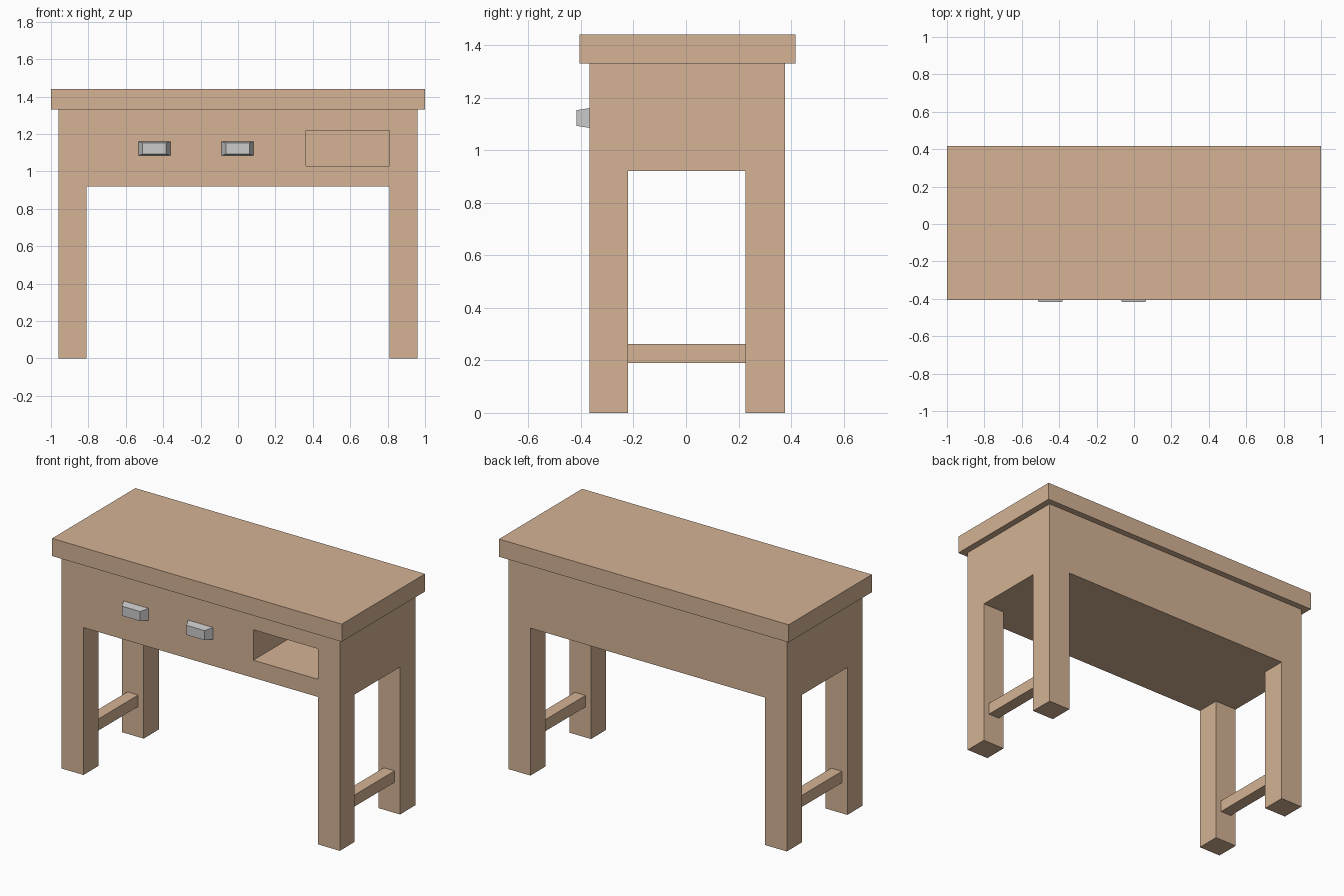
import bpy, bmesh
from itertools import product

if "Cube" in bpy.data.objects:
    bpy.data.objects.remove(bpy.data.objects["Cube"])

wood = bpy.data.materials.new("wood")
wood.diffuse_color = (0.66, 0.45, 0.30, 1)
wood.use_nodes = True
wood.node_tree.nodes["Principled BSDF"].inputs["Base Color"].default_value = wood.diffuse_color


def finish(name, bm, mat=None):
    bmesh.ops.recalc_face_normals(bm, faces=bm.faces)
    me = bpy.data.meshes.new(name)
    bm.to_mesh(me)
    bm.free()
    ob = bpy.data.objects.new(name, me)
    bpy.context.collection.objects.link(ob)
    if mat:
        me.materials.append(mat)
    return ob


def box(name, lo, hi, mat=None, front_scale=None):
    """Box between two corners; front_scale tapers the -y face in x and z."""
    bm = bmesh.new()
    bmesh.ops.create_cube(bm, size=1)
    for v in bm.verts:
        if front_scale and v.co.y < 0:
            v.co.x *= front_scale[0]
            v.co.z *= front_scale[1]
        v.co = [(a + b) / 2 + c * (b - a) for a, b, c in zip(lo, hi, v.co)]
    return finish(name, bm, mat)


def cell_solid(name, cuts, filled, mat):
    """One watertight skin around the filled cells of an uneven grid."""
    bm = bmesh.new()
    verts = {}

    def vert(key):
        if key not in verts:
            verts[key] = bm.verts.new([cuts[i][k] for i, k in enumerate(key)])
        return verts[key]

    for cell in product(*(range(len(c) - 1) for c in cuts)):
        if not filled(*cell):
            continue
        for axis, side in product(range(3), (0, 1)):
            near = list(cell)
            near[axis] += 2 * side - 1
            inside = all(0 <= n < len(c) - 1 for n, c in zip(near, cuts))
            if inside and filled(*near):
                continue
            u, w = [a for a in range(3) if a != axis]
            quad = []
            for du, dw in ((0, 0), (1, 0), (1, 1), (0, 1)):
                key = list(cell)
                key[axis] += side
                key[u] += du
                key[w] += dw
                quad.append(vert(tuple(key)))
            bm.faces.new(quad)
    return finish(name, bm, mat)


# Frame: four corner legs, apron body and the empty drawer bay
def frame_cell(i, j, k):
    if k == 0:
        return i in (0, 3) and j in (0, 2)
    return not (i == 2 and j < 2 and k == 2)


cell_solid("desk_frame",
           [(-0.96, -0.81, 0.363, 0.81, 0.96),
            (-0.367, -0.22, 0.227, 0.377),
            (0, 0.92, 1.03, 1.22, 1.33)], frame_cell, wood)

# Overhanging top
box("table_top", (-1, -0.405, 1.33), (1, 0.416, 1.44), wood)

# Side stretchers between the legs
for side, x in (("left", -0.885), ("right", 0.885)):
    box(side + "_stretcher", (x - 0.037, -0.22, 0.19), (x + 0.037, 0.227, 0.262), wood)

# Tapered drawer handles
for side, x in (("left", -0.447), ("middle", -0.002)):
    box(side + "_drawer_handle", (x - 0.086, -0.416, 1.085), (x + 0.086, -0.367, 1.16),
        front_scale=(0.73, 0.8))
